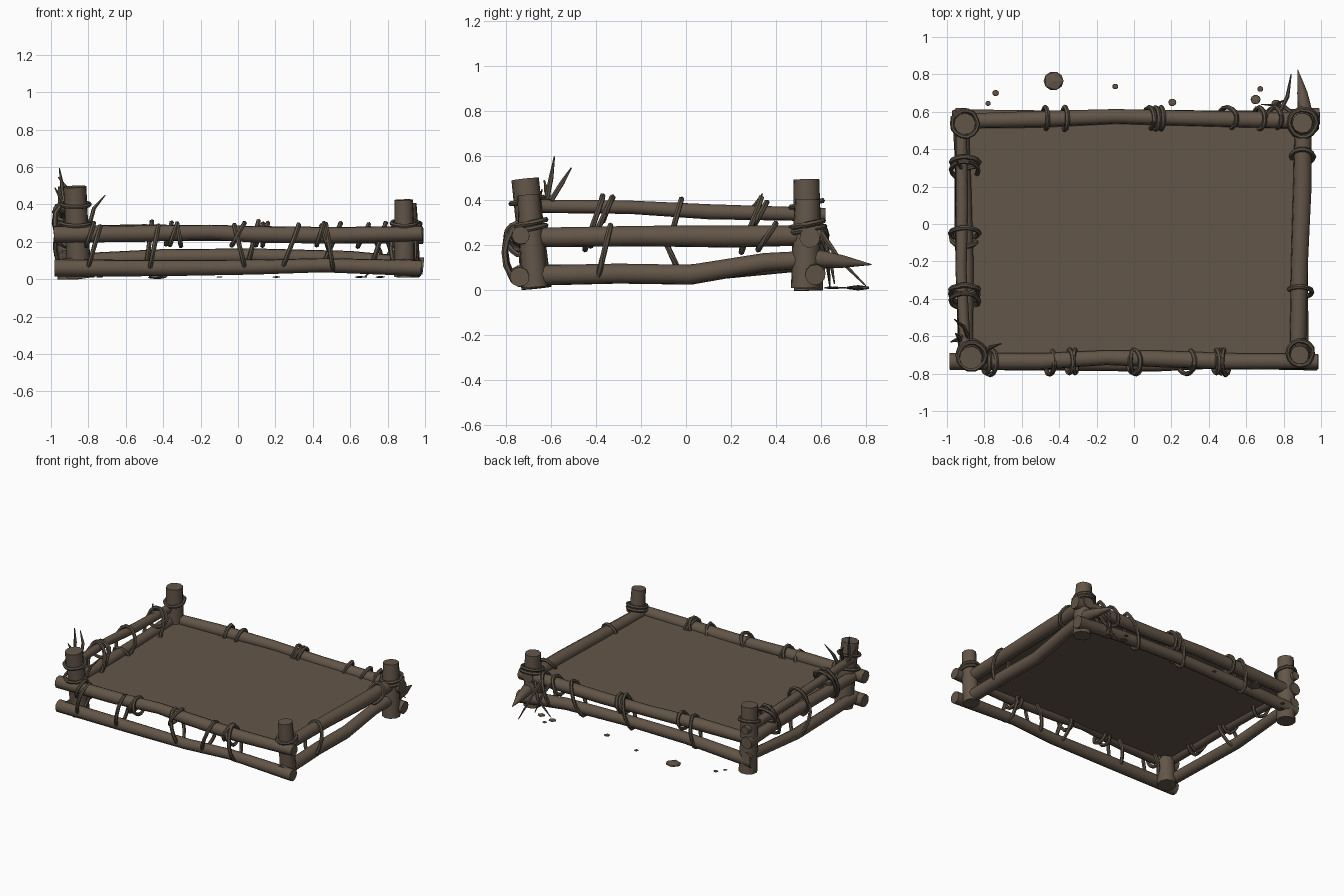
import bpy, bmesh, math, random
from mathutils import Vector
random.seed(4)


def material(name, rgb):
    m = bpy.data.materials.new(name)
    m.diffuse_color = (*rgb, 1)
    return m


WOOD = material("brown_wood", (0.125, 0.092, 0.066))
VINE = material("dark_vine", (0.105, 0.083, 0.060))


def finish(name, bm, mat, angle=40):
    bmesh.ops.recalc_face_normals(bm, faces=bm.faces)
    me = bpy.data.meshes.new(name)
    bm.to_mesh(me)
    bm.free()
    me.materials.append(mat)
    ob = bpy.data.objects.new(name, me)
    bpy.context.collection.objects.link(ob)
    bpy.ops.object.select_all(action='DESELECT')
    ob.select_set(True)
    bpy.context.view_layer.objects.active = ob
    if angle:
        bpy.ops.object.shade_smooth_by_angle(angle=math.radians(angle))
    return ob


def add_tube(bm, pts, radii, sides=10, closed=False):
    """Sweep a round section along a path."""
    pts = [Vector(p) for p in pts]
    n = len(pts)
    if not isinstance(radii, (list, tuple)):
        radii = [radii] * n
    rings, side = [], None
    for i, p in enumerate(pts):
        a = pts[i - 1] if (i or closed) else p
        b = pts[(i + 1) % n] if (i < n - 1 or closed) else p
        t = (b - a).normalized()
        if side is None:
            side = t.orthogonal()
        side = (side - t * side.dot(t)).normalized()
        up = t.cross(side)
        rings.append([bm.verts.new(p + radii[i] * (
            side * math.cos(2 * math.pi * k / sides) + up * math.sin(2 * math.pi * k / sides)))
            for k in range(sides)])
    for i in range(n if closed else n - 1):
        r, s = rings[i], rings[(i + 1) % n]
        for k in range(sides):
            bm.faces.new((r[k], r[(k + 1) % sides], s[(k + 1) % sides], s[k]))
    if not closed:
        bm.faces.new(rings[0])
        bm.faces.new(rings[-1])


def tube(name, pts, radii, mat=WOOD, sides=10):
    bm = bmesh.new()
    add_tube(bm, pts, radii, sides)
    return finish(name, bm, mat)


def loop(bm, c, along, a, b, skew, r=0.013):
    """Vine ring around a rail or post; half sizes a and b, slanted by skew."""
    c, along = Vector(c), Vector(along)
    u, v = ((along.yxz, Vector((0, 0, 1))) if along.z == 0
            else (Vector((1, 0, 0)), Vector((0, 1, 0))))
    pts = []
    for k in range(14):
        t = 2 * math.pi * k / 14
        wob = 1 + random.uniform(-0.05, 0.05)
        pts.append(c + u * a * wob * math.cos(t) + v * b * wob * math.sin(t)
                   + along * skew * math.sin(t))
    add_tube(bm, pts, r, 6, True)


# Corner posts
tube("front_left_post", [(-0.85, -0.665, 0.01), (-0.86, -0.69, 0.25), (-0.872, -0.715, 0.495)],
     [0.068, 0.062, 0.062])
tube("front_right_post", [(0.89, -0.67, 0.015), (0.89, -0.69, 0.25), (0.885, -0.70, 0.425)],
     [0.058, 0.055, 0.05])
tube("back_left_post", [(-0.90, 0.545, 0.0), (-0.905, 0.54, 0.25), (-0.905, 0.535, 0.495)],
     [0.066, 0.062, 0.058])
tube("back_right_post", [(0.91, 0.53, 0.01), (0.905, 0.535, 0.25), (0.90, 0.54, 0.405)],
     [0.064, 0.062, 0.055])

# Front and back rails
tube("front_upper_rail", [(-0.985, -0.735, 0.24), (-0.5, -0.735, 0.245), (-0.15, -0.715, 0.252),
                          (0.1, -0.72, 0.24), (0.5, -0.735, 0.235), (0.985, -0.735, 0.245)],
     [0.046, 0.045, 0.04, 0.045, 0.045, 0.04])
tube("front_lower_rail", [(-0.98, -0.735, 0.06), (-0.4, -0.74, 0.06), (0.1, -0.75, 0.065),
                          (0.45, -0.735, 0.075), (0.98, -0.74, 0.06)],
     [0.046, 0.044, 0.04, 0.038, 0.044])
tube("back_upper_rail", [(-0.94, 0.55, 0.245), (-0.5, 0.56, 0.25), (-0.1, 0.575, 0.245),
                         (0.3, 0.565, 0.235), (0.99, 0.55, 0.235)],
     [0.04, 0.045, 0.04, 0.042, 0.046])
tube("back_lower_rail", [(-0.96, 0.57, 0.09), (-0.4, 0.565, 0.12), (0.1, 0.57, 0.125),
                         (0.6, 0.565, 0.11), (0.99, 0.575, 0.07)], [0.044, 0.042, 0.04, 0.042, 0.046])

# Right rails, the lower one ending in a splintered point
tube("right_upper_rail", [(0.875, -0.70, 0.235), (0.885, -0.2, 0.242), (0.90, 0.2, 0.24),
                          (0.905, 0.60, 0.245)], [0.044, 0.046, 0.05, 0.044])
tube("right_lower_rail", [(0.89, -0.75, 0.065), (0.885, -0.3, 0.075), (0.885, 0.02, 0.07),
                          (0.895, 0.35, 0.125), (0.915, 0.60, 0.14), (0.90, 0.70, 0.128),
                          (0.875, 0.825, 0.115)], [0.046, 0.045, 0.045, 0.042, 0.04, 0.028, 0.002])

# Left rails
tube("left_top_rail", [(-0.90, -0.72, 0.375), (-0.925, -0.25, 0.37), (-0.92, 0.1, 0.35),
                       (-0.925, 0.62, 0.337)], [0.03, 0.03, 0.034, 0.03])
tube("left_middle_rail", [(-0.90, -0.74, 0.235), (-0.90, -0.2, 0.24), (-0.91, 0.2, 0.24),
                          (-0.93, 0.61, 0.24)], [0.04, 0.042, 0.04, 0.044])
tube("left_lower_rail", [(-0.90, -0.74, 0.075), (-0.92, 0.0, 0.075), (-0.925, 0.61, 0.13)],
     [0.04, 0.04, 0.036])

# Thin floor panel
bm = bmesh.new()
bmesh.ops.create_cube(bm, size=1)
for v in bm.verts:
    v.co = (v.co.x * 1.76, -0.075 + v.co.y * 1.27, 0.228 + v.co.z * 0.012)
finish("floor_panel", bm, WOOD, 0)

# Vine loops round the front and back rails: (x, centre z, half height, slant)
X, Y, Z = Vector((1, 0, 0)), Vector((0, 1, 0)), Vector((0, 0, 1))
bm = bmesh.new()
for x, z, h, s in [(-0.77, 0.17, 0.12, 0.035), (-0.79, 0.24, 0.06, 0.02), (-0.45, 0.165, 0.12, 0.025),
                   (-0.345, 0.24, 0.058, 0.02), (-0.315, 0.235, 0.06, -0.01), (0.0, 0.24, 0.062, 0.035),
                   (0.01, 0.17, 0.12, -0.03), (0.28, 0.17, 0.12, 0.045), (0.44, 0.24, 0.06, 0.02),
                   (0.465, 0.225, 0.065, -0.02), (0.49, 0.17, 0.125, -0.02)]:
    loop(bm, (x, -0.735, z), X, 0.062 if h < 0.1 else 0.07, h, s)
finish("front_vines", bm, VINE)

bm = bmesh.new()
for x, z, h, s in [(-0.475, 0.19, 0.12, 0.015), (-0.37, 0.245, 0.058, 0.015), (0.08, 0.19, 0.12, 0.03),
                   (0.115, 0.24, 0.058, 0.02), (0.145, 0.24, 0.06, 0.015), (0.50, 0.18, 0.12, 0.05),
                   (0.67, 0.235, 0.06, 0.03), (0.75, 0.18, 0.12, 0.04)]:
    loop(bm, (x, 0.565, z), X, 0.058, h, s)
finish("back_vines", bm, VINE)

# Vine loops round the side rails: (y, centre z, half height, slant)
bm = bmesh.new()
for y, z, h, s in [(-0.41, 0.30, 0.12, 0.04), (-0.375, 0.31, 0.11, 0.05), (-0.35, 0.36, 0.05, 0.02),
                   (-0.05, 0.30, 0.11, 0.03), (-0.07, 0.17, 0.11, -0.05), (0.29, 0.29, 0.12, 0.045),
                   (0.33, 0.34, 0.055, 0.03)]:
    loop(bm, (-0.905, y, z), Y, 0.075, h, s)
finish("left_vines", bm, VINE)

bm = bmesh.new()
loop(bm, (0.885, -0.365, 0.165), Y, 0.066, 0.125, 0.03)
loop(bm, (0.9, 0.36, 0.24), Y, 0.06, 0.058, 0.04)
finish("right_vines", bm, VINE)

# Vine wraps on the posts: (x, y, z, radius)
bm = bmesh.new()
for x, y, z, r in [(-0.868, -0.705, 0.40, 0.072), (-0.865, -0.70, 0.30, 0.076), (0.89, -0.69, 0.30, 0.066),
                   (0.89, -0.69, 0.275, 0.068), (-0.905, 0.537, 0.385, 0.07), (0.905, 0.54, 0.295, 0.073),
                   (0.905, 0.54, 0.27, 0.077)]:
    loop(bm, (x, y, z), Z, r, r, 0.015, 0.012)
finish("post_vines", bm, VINE)

# Loose vine ends: bent paths tapering to a tip
bm = bmesh.new()
for pts in [[(-0.93, -0.62, 0.40), (-0.94, -0.60, 0.50), (-0.955, -0.585, 0.595)],
            [(-0.89, -0.60, 0.40), (-0.91, -0.55, 0.48), (-0.96, -0.51, 0.545)],
            [(-0.92, -0.60, 0.39), (-0.95, -0.62, 0.44), (-0.98, -0.63, 0.49)],
            [(-0.80, -0.70, 0.27), (-0.77, -0.66, 0.38), (-0.71, -0.64, 0.45)],
            [(-0.90, 0.27, 0.34), (-0.93, 0.31, 0.38), (-0.95, 0.34, 0.43)],
            [(0.70, 0.57, 0.28), (0.76, 0.64, 0.15), (0.80, 0.66, 0.03)],
            [(0.78, 0.60, 0.26), (0.82, 0.68, 0.14), (0.84, 0.80, 0.02)],
            [(0.86, 0.58, 0.25), (0.80, 0.63, 0.12), (0.68, 0.64, 0.015)]]:
    add_tube(bm, pts, [0.012, 0.011, 0.003], 6)
finish("loose_vine_ends", bm, VINE)

# Flat stone chips and splinters behind the back rail: (x, y, radius)
bm = bmesh.new()
for x, y, r in [(-0.43, 0.765, 0.06), (-0.74, 0.70, 0.02), (-0.78, 0.645, 0.016), (-0.10, 0.735, 0.018),
                (0.205, 0.65, 0.024), (0.65, 0.665, 0.03), (0.675, 0.722, 0.018), (0.76, 0.64, 0.03)]:
    made = bmesh.ops.create_icosphere(bm, subdivisions=1, radius=r)["verts"]
    for v in made:
        v.co = (x + v.co.x, y + v.co.y * 0.95, 0.012 + v.co.z * 0.2)
finish("ground_chips", bm, WOOD, 0)
